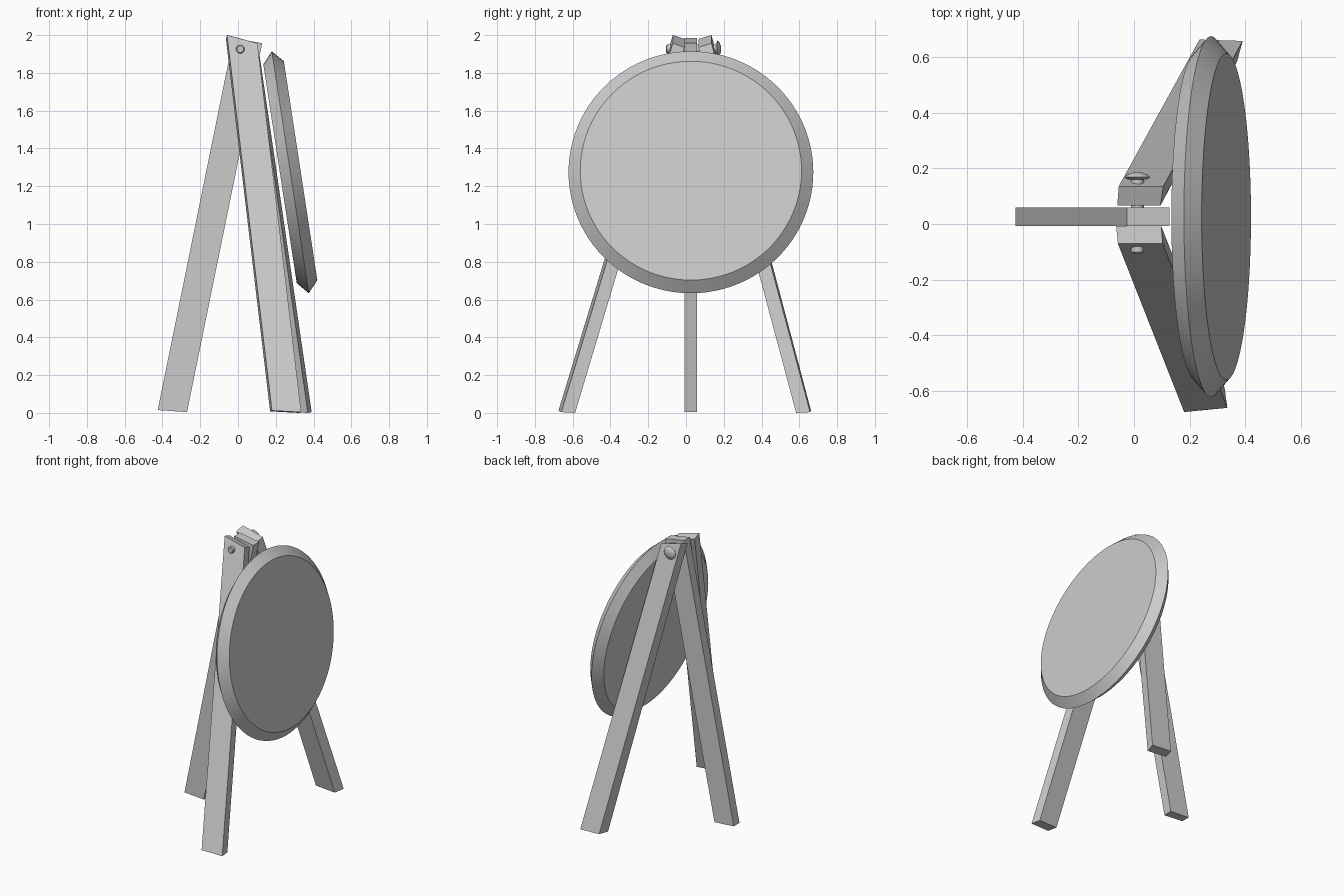
import bpy, bmesh, math
from mathutils import Vector

if "Cube" in bpy.data.objects:
    bpy.data.objects.remove(bpy.data.objects["Cube"])


def finish(name, bm):
    bmesh.ops.recalc_face_normals(bm, faces=bm.faces)
    me = bpy.data.meshes.new(name)
    bm.to_mesh(me)
    bm.free()
    ob = bpy.data.objects.new(name, me)
    bpy.context.collection.objects.link(ob)
    return ob


def leg(name, bottom, top):
    """Square plank lofted between two end quads."""
    bm = bmesh.new()
    b = [bm.verts.new(p) for p in bottom]
    t = [bm.verts.new(p) for p in top]
    bm.faces.new(b)
    bm.faces.new(t)
    for i in range(4):
        j = (i + 1) % 4
        bm.faces.new((b[i], b[j], t[j], t[i]))
    return finish(name, bm)


def turned(name, profile, centre, axis, sides):
    """Capped solid of revolution; profile holds (radius, offset along axis)."""
    bm = bmesh.new()
    rings = []
    for r, h in profile:
        rings.append([bm.verts.new((r * math.cos(2 * math.pi * i / sides),
                                    r * math.sin(2 * math.pi * i / sides), h))
                      for i in range(sides)])
    for a, b in zip(rings, rings[1:]):
        for i in range(sides):
            j = (i + 1) % sides
            bm.faces.new((a[i], a[j], b[j], b[i]))
    bm.faces.new(rings[0])
    bm.faces.new(rings[-1])
    ob = finish(name, bm)
    ob.rotation_mode = 'QUATERNION'
    ob.rotation_quaternion = Vector(axis).to_track_quat('Z', 'Y')
    ob.location = centre
    bpy.ops.object.select_all(action='DESELECT')
    ob.select_set(True)
    bpy.context.view_layer.objects.active = ob
    bpy.ops.object.shade_smooth_by_angle(angle=math.radians(25))
    return ob


# Rear leg, between the two side legs
Y0, Y1 = -0.007, 0.059
leg("rear_leg",
    [(-0.425, Y0, 0.015), (-0.27, Y0, 0.004), (-0.27, Y1, 0.004), (-0.425, Y1, 0.015)],
    [(-0.025, Y0, 1.984), (0.128, Y0, 1.957), (0.128, Y1, 1.957), (-0.025, Y1, 1.984)])

# Splayed side legs
leg("side_leg_near",
    [(0.18, -0.675, 0.012), (0.335, -0.66, 0.004), (0.325, -0.587, 0.0), (0.17, -0.60, 0.008)],
    [(-0.058, -0.07, 2.0), (0.103, -0.07, 1.957), (0.098, -0.008, 1.935), (-0.064, -0.008, 1.98)])
leg("side_leg_far",
    [(0.235, 0.662, 0.012), (0.39, 0.657, 0.004), (0.37, 0.583, 0.0), (0.215, 0.588, 0.008)],
    [(-0.055, 0.135, 2.0), (0.105, 0.135, 1.957), (0.095, 0.066, 1.935), (-0.06, 0.066, 1.98)])

# Round target with bevelled rim, leaning back on the legs
turned("target_disc", [(0.586, -0.055), (0.648, 0.0), (0.586, 0.055)],
       (0.277, 0.026, 1.274), (0.988, 0, 0.151), 96)

# Hinge bolt with wide domed knob on the far side
turned("hinge_bolt",
       [(0.018, -0.105), (0.023, -0.1), (0.023, 0.16), (0.034, 0.16),
        (0.046, 0.168), (0.036, 0.177), (0.018, 0.184)],
       (0.012, 0, 1.926), (0, 1, 0), 24)
